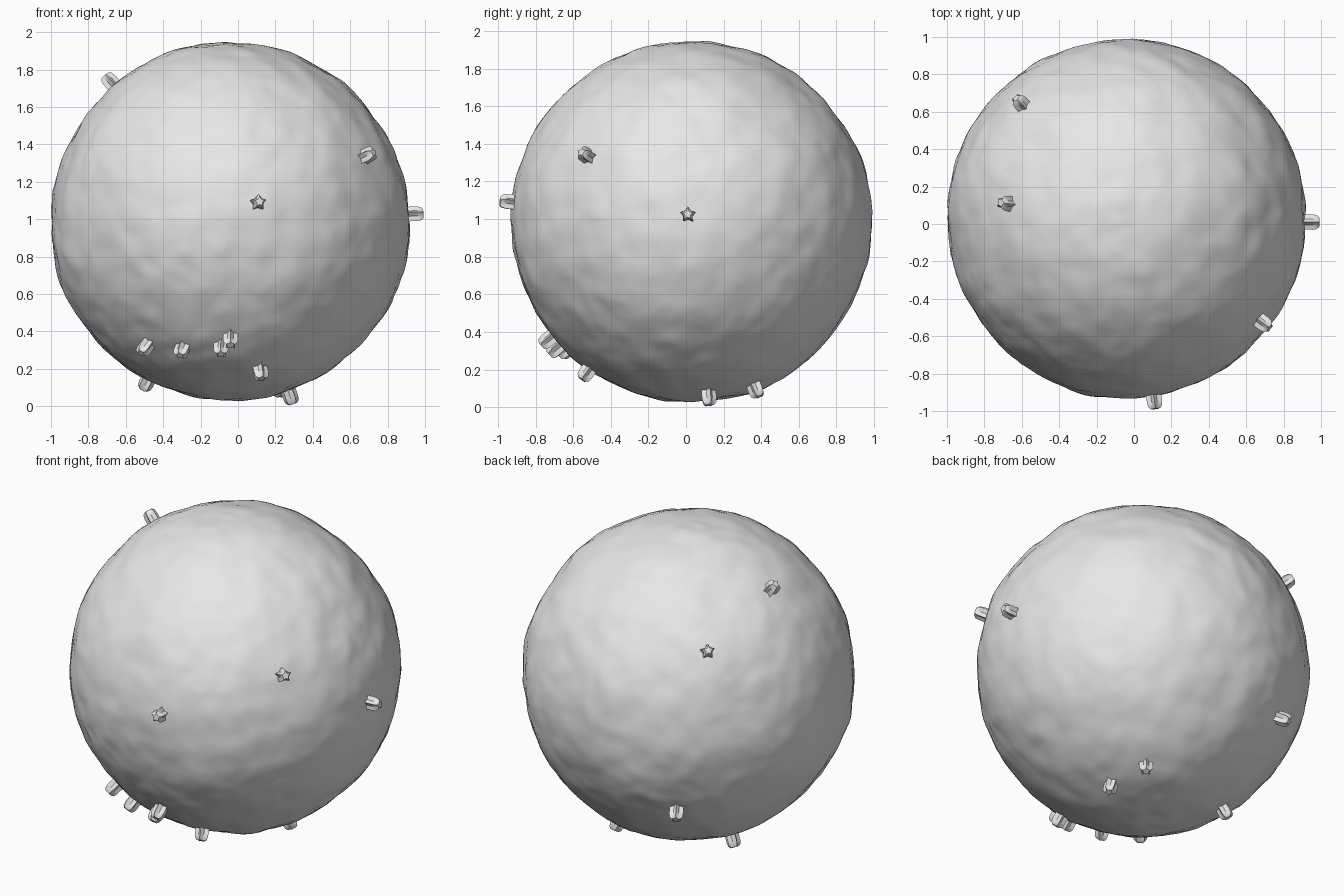
import bpy
import bmesh
from math import sin, cos, pi, radians
from mathutils import Vector, noise

cube = bpy.data.objects.get("Cube")
if cube:
    bpy.data.objects.remove(cube, do_unlink=True)

CENTRE = Vector((-0.042, 0.028, 0.985))
RADIUS = 0.958

stone = bpy.data.materials.new("pale_grey")
stone.use_nodes = True
grey = (0.8, 0.8, 0.8, 1)
stone.diffuse_color = grey
stone.node_tree.nodes["Principled BSDF"].inputs["Base Color"].default_value = grey


def finish(bm, name, angle):
    """Turn a bmesh into a smooth shaded object."""
    bmesh.ops.recalc_face_normals(bm, faces=bm.faces)
    mesh = bpy.data.meshes.new(name)
    bm.to_mesh(mesh)
    bm.free()
    mesh.materials.append(stone)
    obj = bpy.data.objects.new(name, mesh)
    bpy.context.collection.objects.link(obj)
    bpy.ops.object.select_all(action="DESELECT")
    obj.select_set(True)
    bpy.context.view_layer.objects.active = obj
    bpy.ops.object.shade_smooth_by_angle(angle=radians(angle))
    return obj


# Lumpy globe: broad swells plus finer dents
bm = bmesh.new()
bmesh.ops.create_icosphere(bm, subdivisions=6, radius=1)
for v in bm.verts:
    d = v.co.normalized()
    swell = 0.012 * noise.noise(d * 2.6)
    dents = 0.009 * noise.noise(d * 7) + 0.004 * noise.noise(d * 15)
    v.co = d * (RADIUS + swell + dents)
globe = finish(bm, "globe", 60)
globe.location = CENTRE


def star_peg(name, spot):
    """Five pointed peg with a domed tip, standing straight out of the globe."""
    bm = bmesh.new()
    rings = []
    for height, scale in ((0.88, 1), (1.0, 1), (1.022, 0.9), (1.034, 0.6)):
        ring = []
        for i in range(10):
            r = scale * (0.026 if i % 2 else 0.043)
            a = pi / 2 + i * pi / 5
            ring.append(bm.verts.new((r * cos(a), r * sin(a), height)))
        rings.append(ring)
    for low, high in zip(rings, rings[1:]):
        for i in range(10):
            j = (i + 1) % 10
            bm.faces.new((low[i], low[j], high[j], high[i]))
    bm.faces.new(rings[0])
    bm.faces.new(rings[-1])
    peg = finish(bm, name, 35)
    peg.location = CENTRE
    peg.rotation_mode = "QUATERNION"
    peg.rotation_quaternion = (Vector(spot) - CENTRE).to_track_quat("Z", "Y")


# Scattered pegs, placed by the point each one passes through
pegs = {
    "front_peg": (0.11, -0.95, 1.09),
    "front_left_peg": (0.69, -0.53, 1.34),
    "left_peg": (0.96, 0.01, 1.025),
    "upper_right_peg": (-0.68, 0.11, 1.73),
    "back_right_peg": (-0.59, 0.63, 1.50),
    "low_back_peg": (-0.46, 0.75, 0.51),
    "low_front_peg_1": (-0.50, -0.54, 0.31),
    "low_front_peg_2": (-0.30, -0.64, 0.30),
    "low_front_peg_3": (-0.09, -0.69, 0.31),
    "low_front_peg_4": (-0.04, -0.74, 0.35),
    "low_front_peg_5": (0.12, -0.53, 0.18),
    "under_right_peg": (-0.49, 0.23, 0.125),
    "under_left_peg": (0.28, 0.12, 0.05),
    "under_back_peg": (0.22, 0.37, 0.10),
}
for name, spot in pegs.items():
    star_peg(name, spot)
